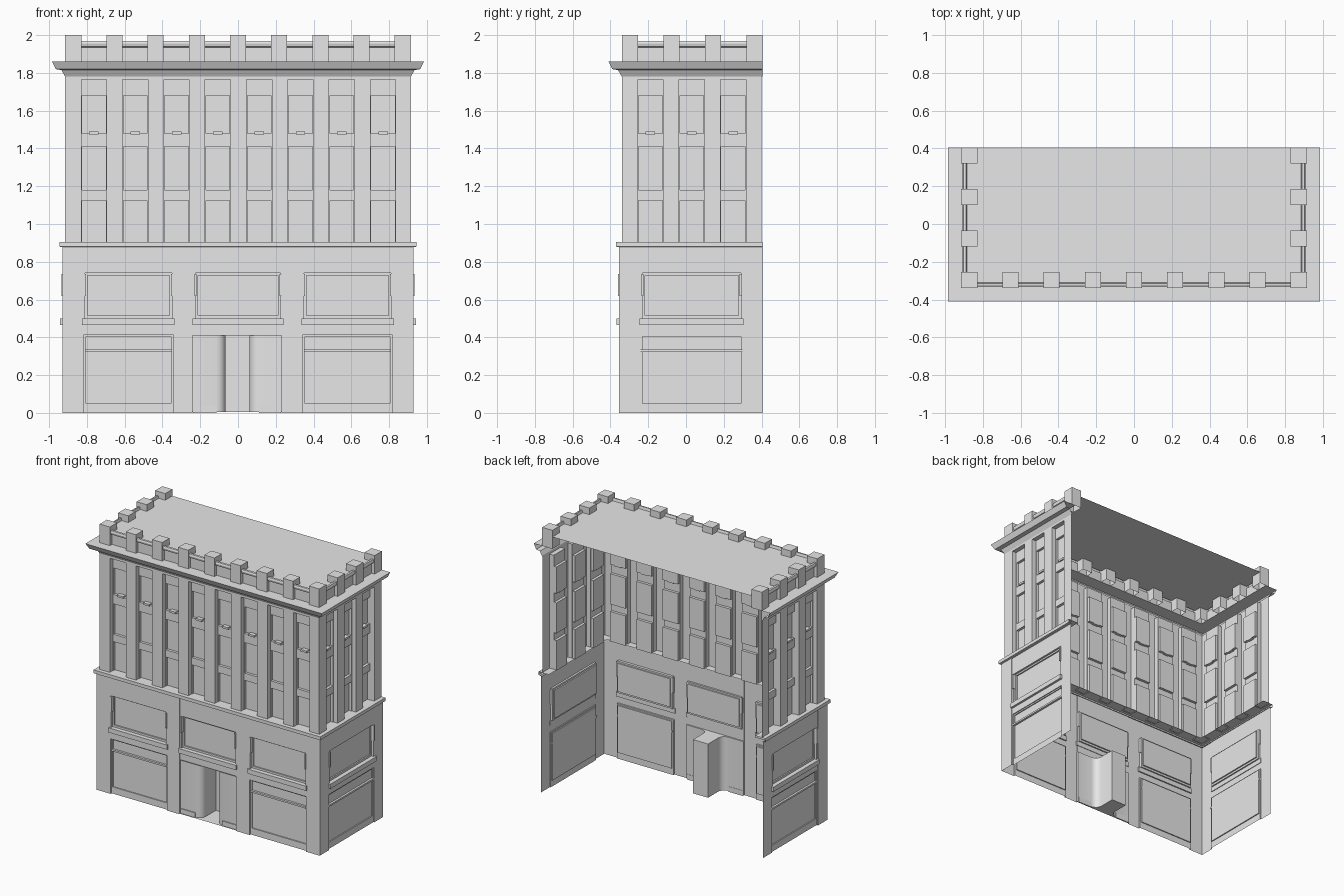
import bpy, bmesh, math

cube = bpy.data.objects.get("Cube")
if cube:
    bpy.data.objects.remove(cube, do_unlink=True)

stone = bpy.data.materials.new("pale_grey_stone")
stone.use_nodes = True
stone.diffuse_color = (0.8, 0.8, 0.8, 1)
stone.node_tree.nodes["Principled BSDF"].inputs["Base Color"].default_value = (0.8, 0.8, 0.8, 1)

HALF, FRONT, BACK = 0.915, -0.34, 0.405   # upper storey footprint
PITCH, PIER = 0.2188, 0.085               # pilaster spacing and width


def finish(name, bm, mirror=False):
    bmesh.ops.remove_doubles(bm, verts=bm.verts, dist=0.0001)
    mesh = bpy.data.meshes.new(name)
    bm.to_mesh(mesh)
    bm.free()
    mesh.materials.append(stone)
    obj = bpy.data.objects.new(name, mesh)
    bpy.context.collection.objects.link(obj)
    if mirror:
        obj.modifiers.new("other_side", "MIRROR").use_axis[0] = True
    return obj


def on_front(out):
    return lambda u, v, d: (u, FRONT - out + d, v)


def on_side(out):
    return lambda u, v, d: (HALF + out - d, u, v)


def relief(name, place, rects, mirror=False):
    """Stepped wall sheet: later rectangles (u0, u1, v0, v1, depth) cover earlier ones."""
    us = sorted({round(u, 4) for r in rects for u in r[:2]})
    vs = sorted({round(v, 4) for r in rects for v in r[2:4]})
    bm = bmesh.new()

    def depth(i, j):
        if not (0 <= i < len(us) - 1 and 0 <= j < len(vs) - 1):
            return None
        u, v = (us[i] + us[i + 1]) / 2, (vs[j] + vs[j + 1]) / 2
        return [r[4] for r in rects if r[0] < u < r[1] and r[2] < v < r[3]][-1]

    def quad(*points):
        bm.faces.new([bm.verts.new(place(*p)) for p in points])

    for i, (u0, u1) in enumerate(zip(us, us[1:])):
        for j, (v0, v1) in enumerate(zip(vs, vs[1:])):
            a, b, c = depth(i, j), depth(i + 1, j), depth(i, j + 1)
            if a is None:
                continue
            quad((u0, v0, a), (u1, v0, a), (u1, v1, a), (u0, v1, a))
            if b is not None and a != b:
                quad((u1, v0, a), (u1, v0, b), (u1, v1, b), (u1, v1, a))
            if c is not None and a != c:
                quad((u0, v1, a), (u1, v1, a), (u1, v1, c), (u0, v1, c))
    return finish(name, bm, mirror)


def sweep(name, profile):
    """Run an (offset, height) profile along the two sides and the front."""
    bm = bmesh.new()
    rows = []
    for d, z in profile:
        x, y = HALF + d, FRONT - d
        path = ((-x, BACK), (-x, y), (x, y), (x, BACK))
        rows.append([bm.verts.new((px, py, z)) for px, py in path])
    for low, high in zip(rows, rows[1:]):
        for k in range(3):
            bm.faces.new((low[k], low[k + 1], high[k + 1], high[k]))
    return finish(name, bm)


def boxes(name, bounds, mirror=False, open_base=False):
    """Several boxes in one object, each (x0, x1, y0, y1, z0, z1)."""
    bm = bmesh.new()
    for x0, x1, y0, y1, z0, z1 in bounds:
        verts = bmesh.ops.create_cube(bm, size=1)["verts"]
        for v in verts:
            v.co = (x1 if v.co.x > 0 else x0, y1 if v.co.y > 0 else y0, z1 if v.co.z > 0 else z0)
        if open_base:
            base = [f for f in verts[0].link_faces[:] + verts[-1].link_faces[:]
                    if all(abs(v.co.z - z0) < 1e-5 for v in f.verts)]
            bmesh.ops.delete(bm, geom=list(set(base)), context="FACES_ONLY")
    return finish(name, bm, mirror)


def place_boxes(name, place, rects, mirror=False):
    """Boxes on a wall, each (u0, u1, v0, v1, d0, d1)."""
    bounds = []
    for u0, u1, v0, v1, d0, d1 in rects:
        p, q = place(u0, v0, d0), place(u1, v1, d1)
        bounds.append([f(a, b) for a, b in zip(p, q) for f in (min, max)])
    return boxes(name, bounds, mirror)


# Upper storeys: bays between pilasters, three windows in each bay
def upper_wall(name, place, start, bays, end, mirror=False):
    rects = [(start, end, 0.9, 1.785, 0)]
    sills = []
    for i in range(bays):
        u0 = start + PIER + i * PITCH
        u1 = u0 + PITCH - PIER
        rects.append((u0, u1, 0.9, 1.765, 0.035))
        for v0, v1 in ((0.9, 1.125), (1.18, 1.41), (1.48, 1.68)):
            rects.append((u0 + 0.004, u1 - 0.004, v0, v1, 0.055))
        mid = (u0 + u1) / 2
        sills.append((mid - 0.025, mid + 0.025, 1.475, 1.49, 0.025, 0.055))
    relief(name, place, rects, mirror)
    place_boxes(name + "_window_sills", place, sills, mirror)


upper_wall("upper_front_wall", on_front(0), -HALF, 8, HALF)
upper_wall("upper_side_walls", on_side(0), FRONT, 3, 0.4, True)


# Ground floor: shop panel, ledge, and a window with brackets in each bay
def window(u0, u1):
    return [(u0, u1, 0.5, 0.74, 0.02), (u0 + 0.012, u1 - 0.012, 0.515, 0.728, 0.03)]


def shop_panel(u0, u1):
    return [(u0, u1, 0, 0.415, 0.012), (u0 + 0.01, u1 - 0.01, 0.05, 0.405, 0.02)]


def trims(u0, u1):
    parts = [(u0 - 0.015, u1 + 0.015, 0.465, 0.5, -0.012, 0.01)]
    for u in (u0, u1):
        parts.append((u - 0.006, u + 0.006, 0.62, 0.735, -0.004, 0.02))
    return parts


def blind_bar(u0, u1):
    return [(u0, u1, 0.322, 0.335, 0.004, 0.02)]


OUT = 0.015
front_rects = [(-0.93, 0.93, 0, 0.88, 0), (-0.24, 0.23, 0, 0.875, 0.006)]
front_trims = trims(-0.225, 0.225)
front_rects += window(-0.225, 0.225)
for c in (-0.58, 0.58):
    front_rects += shop_panel(c - 0.235, c + 0.235) + window(c - 0.23, c + 0.23)
    front_trims += trims(c - 0.23, c + 0.23) + blind_bar(c - 0.23, c + 0.23)
front_rects.append((-0.24, 0.23, 0, 0.41, None))
relief("ground_front_wall", on_front(OUT), front_rects)
place_boxes("ground_front_trim", on_front(OUT), front_trims)

side_rects = [(-0.355, BACK, 0, 0.88, 0), (-0.245, BACK, 0, 0.875, 0.005)]
side_rects += shop_panel(-0.24, 0.3) + window(-0.23, 0.29)
relief("ground_side_walls", on_side(OUT), side_rects, True)
place_boxes("ground_side_trim", on_side(OUT), trims(-0.23, 0.29) + blind_bar(-0.24, 0.3), True)

# Entrance: curved display windows leading in to a recessed door
curve = [(math.sin(t * math.pi / 8), 1 - math.cos(t * math.pi / 8)) for t in range(5)]
left = [(-0.24, -0.355), (-0.24, -0.34)]
left += [(-0.115 + 0.05 * s, -0.34 + 0.05 * c) for s, c in curve] + [(-0.065, -0.17)]
plan = left + [(-x - 0.005, y) for x, y in reversed(left)]
bm = bmesh.new()
low, high = [[bm.verts.new((x, y, z)) for x, y in plan] for z in (0.005, 0.41)]
for k in range(len(plan) - 1):
    bm.faces.new((low[k], low[k + 1], high[k + 1], high[k]))
bm.faces.new(low)
bm.faces.new(high[::-1])
entrance = finish("entrance_recess", bm)
boxes("entrance_stall_bases", [(-0.238, -0.115, -0.347, -0.338, 0, 0.04),
                               (0.11, 0.228, -0.347, -0.338, 0, 0.04)])

# Bands around the building
sweep("belt_course", [(0.005, 0.875), (0.03, 0.88), (0.03, 0.905), (-0.055, 0.905)])
sweep("cornice", [(0, 1.78), (0.02, 1.815), (0.05, 1.82), (0.07, 1.86), (-0.03, 1.86)])
sweep("parapet", [(-0.025, 1.86), (-0.025, 1.935), (-0.012, 1.94), (-0.008, 1.955),
                  (-0.012, 1.968), (-0.025, 1.97), (-0.03, 1.95)])

# Roof sheet
bm = bmesh.new()
x, y = HALF - 0.025, FRONT + 0.025
bm.faces.new([bm.verts.new(p) for p in ((-x, y, 1.95), (x, y, 1.95), (x, BACK, 1.95), (-x, BACK, 1.95))])
finish("roof", bm)

# Battlement blocks above every pilaster
blocks = []
for i in range(9):
    x0 = -HALF + i * (2 * HALF - PIER) / 8
    blocks.append((x0, x0 + PIER, FRONT, FRONT + PIER, 1.86, 2))
for i in range(1, 4):
    y0 = FRONT + i * (BACK - FRONT - PIER) / 3
    for x0 in (-HALF, HALF - PIER):
        blocks.append((x0, x0 + PIER, y0, y0 + PIER, 1.86, 2))
boxes("battlements", blocks, open_base=True)

# Smooth the rounded parts only
bpy.ops.object.select_all(action="DESELECT")
entrance.select_set(True)
bpy.context.view_layer.objects.active = entrance
bpy.ops.object.shade_smooth_by_angle(angle=math.radians(35))
